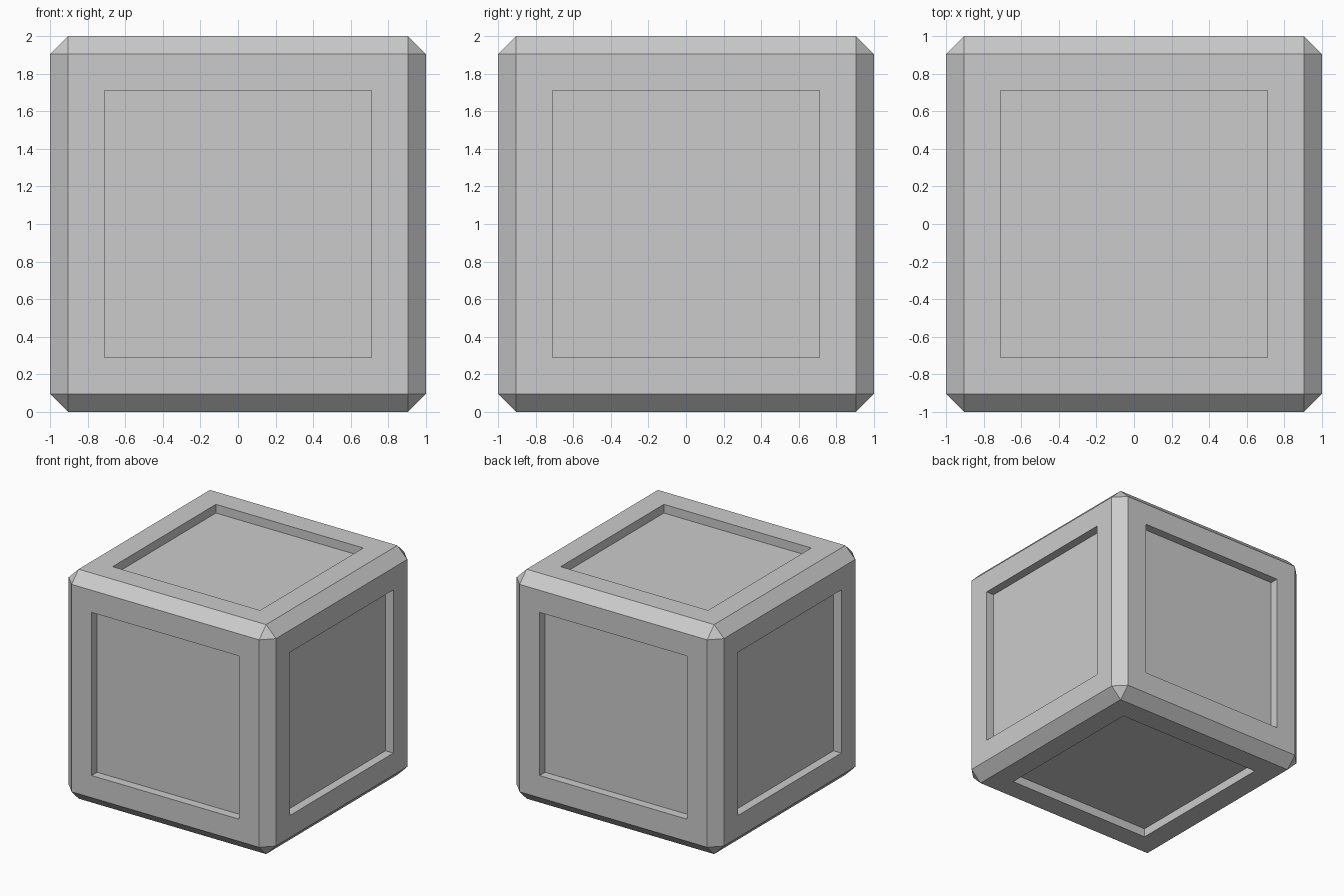
import bpy, bmesh

if "Cube" in bpy.data.objects:
    bpy.data.objects.remove(bpy.data.objects["Cube"])

SIZE = 2.0        # overall edge length
CHAMFER = 0.096   # width of the cut along every edge
PANEL = 0.711     # half width of each recessed panel
DEPTH = 0.076     # depth of each recess

bm = bmesh.new()

# Chamfered cube body
bmesh.ops.create_cube(bm, size=SIZE)
bmesh.ops.bevel(bm, geom=bm.edges[:], offset=CHAMFER, offset_type='OFFSET',
                segments=1, profile=0.5, affect='EDGES')

# Square frame on the six large faces
panels = [f for f in bm.faces if f.calc_area() > 1.0]
bmesh.ops.inset_individual(bm, faces=panels,
                           thickness=SIZE / 2 - CHAMFER - PANEL,
                           use_even_offset=True)

# Straight-walled recess in each frame
for face in panels:
    normal = face.normal.copy()
    face = bmesh.ops.extrude_discrete_faces(bm, faces=[face])["faces"][0]
    bmesh.ops.translate(bm, verts=face.verts, vec=-normal * DEPTH)

bmesh.ops.translate(bm, verts=bm.verts, vec=(0, 0, SIZE / 2))
bmesh.ops.recalc_face_normals(bm, faces=bm.faces)

mesh = bpy.data.meshes.new("panelled_crate")
bm.to_mesh(mesh)
bm.free()
bpy.context.collection.objects.link(bpy.data.objects.new("panelled_crate", mesh))
